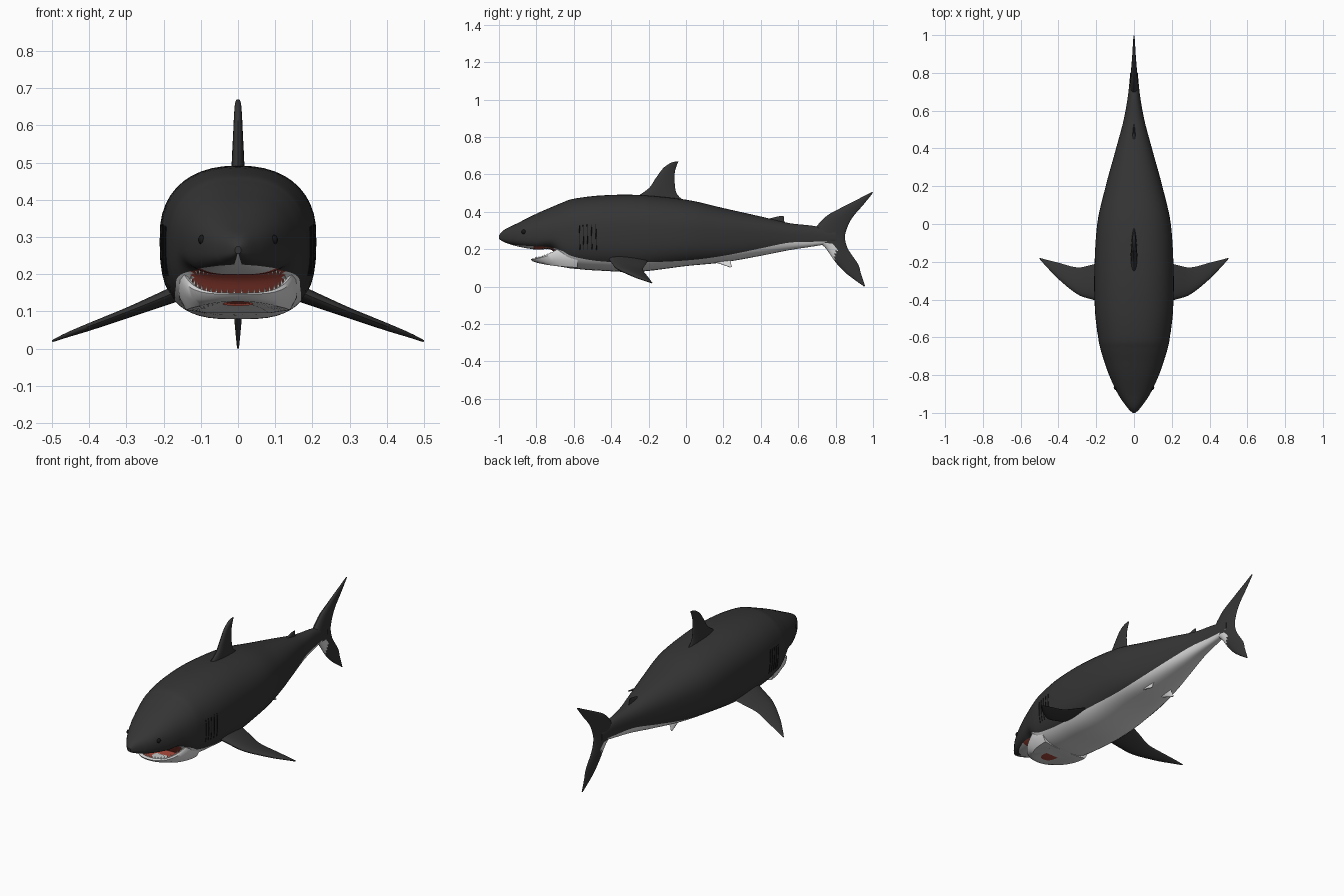
import bpy, bmesh
from math import sin, cos, pi, asin, copysign
from mathutils import Vector

cube = bpy.data.objects.get("Cube")
if cube:
    bpy.data.objects.remove(cube, do_unlink=True)


def material(name, r, g, b):
    m = bpy.data.materials.new(name)
    m.use_nodes = True
    m.diffuse_color = (r, g, b, 1)
    node = next(n for n in m.node_tree.nodes if n.type == 'BSDF_PRINCIPLED')
    node.inputs["Base Color"].default_value = (r, g, b, 1)
    return m


DARK = material("charcoal skin", .035, .035, .035)
WHITE = material("pale belly", .7, .7, .7)
RED = material("mouth red", .36, .06, .04)
TOOTH = material("tooth white", .8, .8, .76)
BLACK = material("eye black", .008, .008, .008)


def finish(name, bm, mats, angle=.7):
    """Turn a bmesh into a smooth shaded object."""
    bmesh.ops.recalc_face_normals(bm, faces=bm.faces)
    mesh = bpy.data.meshes.new(name)
    bm.to_mesh(mesh)
    bm.free()
    for m in mats:
        mesh.materials.append(m)
    obj = bpy.data.objects.new(name, mesh)
    bpy.context.collection.objects.link(obj)
    bpy.ops.object.select_all(action='DESELECT')
    obj.select_set(True)
    bpy.context.view_layer.objects.active = obj
    bpy.ops.object.shade_smooth_by_angle(angle=angle)
    return obj


def loft(name, rings, mats, rule=lambda i, j, c: 0, last=0):
    """Skin closed rings of points; rule picks the material of each face."""
    bm = bmesh.new()
    rows = [[bm.verts.new(p) for p in ring] for ring in rings]
    n = len(rows[0])
    for i in range(len(rows) - 1):
        for j in range(n):
            k = (j + 1) % n
            f = bm.faces.new((rows[i][j], rows[i][k], rows[i + 1][k], rows[i + 1][j]))
            f.material_index = rule(i, j, f.calc_center_median())
    bm.faces.new(rows[0])
    bm.faces.new(rows[-1]).material_index = last
    return finish(name, bm, mats)


def spline(rows, i, t):
    """Smooth interpolation between station i and i + 1."""
    a, b = rows[i], rows[i + 1]
    p, q = rows[max(i - 1, 0)], rows[min(i + 2, len(rows) - 1)]
    out = []
    for w, x, y, z in zip(p, a, b, q):
        m, n = (y - w) / 2, (z - x) / 2
        d = y - x
        out.append(x + m * t + (3 * d - 2 * m - n) * t * t + (m + n - 2 * d) * t ** 3)
    return out


def resample(rows, steps):
    out = [spline(rows, i, s / steps) for i in range(len(rows) - 1) for s in range(steps)]
    return out + [list(rows[-1])]


# Body stations: y, top, bottom, half width, height of widest point, belly line
STATIONS = [
    (-1, .275, .255, .008, .265, .25), (-.97, .305, .237, .037, .265, .23),
    (-.9, .34, .215, .085, .27, .222), (-.8, .39, .198, .132, .275, .215),
    (-.72, .425, .197, .16, .28, .21), (-.66, .45, .13, .178, .285, .19),
    (-.6, .47, .098, .19, .29, .16), (-.45, .488, .085, .207, .3, .135),
    (-.25, .49, .08, .21, .3, .13), (0, .465, .11, .195, .295, .14),
    (.2, .42, .13, .15, .285, .165), (.4, .375, .165, .095, .28, .205),
    (.55, .34, .195, .055, .275, .235), (.68, .325, .215, .032, .27, .24),
    (.8, .3, .235, .02, .27, .245)]
UP, LOW = 2.3, 3.0


def skin(st, a):
    """Point on the body section at angle a, 0 being the left flank."""
    y, top, bottom, w, mid, _ = st
    n = UP if sin(a) > 0 else LOW
    h = top - mid if sin(a) > 0 else mid - bottom
    return (w * copysign(abs(cos(a)) ** (2 / n), cos(a)), y,
            mid + h * copysign(abs(sin(a)) ** (2 / n), sin(a)))


BACK, BELLY = 32, 14


def section(st):
    ratio = (st[4] - st[5]) / max(st[4] - st[2], .001)
    edge = min(asin(min(max(ratio, 0), 1) ** (LOW / 2)), 1.5)
    back = [-edge + (pi + 2 * edge) * k / BACK for k in range(BACK)]
    belly = [pi + edge + (pi - 2 * edge) * k / BELLY for k in range(BELLY)]
    return [skin(st, a) for a in back + belly]


def body_colour(i, j, c):
    if j < BACK:
        return 0
    return 2 if -.82 < c.y < -.62 and abs(c.x) < .125 else 1


loft("body", [section(s) for s in resample(STATIONS, 6)], [DARK, WHITE, RED], body_colour)


# Lower jaw: a rounded outline stacked from chin to lip to mouth floor
def jaw_point(a, scale):
    x = .165 * copysign(abs(cos(a)) ** .9, cos(a))
    return x * scale, -.58 - .25 * sin(a) * scale


def rim(y):
    t = min(max((y + .83) / .14, 0), 1)
    return .15 + .05 * t ** 1.5


LAYERS = [(.5, 0, 0), (.85, .08, 0), (.96, .4, 0), (1, .85, 0), (.97, 1, 0),
          (.91, 1, -.002), (.86, 1, -.018), (.5, 1, -.035)]
rings = []
for scale, part, drop in LAYERS:
    ring = []
    for k in range(41):
        a = pi * k / 40
        x, y = jaw_point(a, scale)
        edge_y = jaw_point(a, 1)[1]
        chin = .095 + .03 * sin(a) ** 2
        ring.append((x, y, chin + (rim(edge_y) - chin) * part + drop))
    rings.append(ring)
loft("lower_jaw", rings, [WHITE, RED], lambda i, j, c: int(i > 4), 1)

# Teeth rows
for name, scale, sign in (("lower_teeth", .9, 1), ("upper_teeth", .86, -1)):
    bm = bmesh.new()
    for k in range(24):
        a = pi * (.12 + .76 * k / 23)
        x, y = jaw_point(a, scale)
        root = rim(jaw_point(a, 1)[1]) - .004 if sign > 0 else .212
        made = bmesh.ops.create_cone(bm, segments=5, radius1=.005, radius2=.0005,
                                     depth=.016, cap_ends=True)["verts"]
        for v in made:
            v.co = Vector((v.co.x + x, v.co.y + y, root + sign * (v.co.z + .006)))
    finish(name, bm, [TOOTH], .3)


# Fins: stations hold leading point, trailing point and half thickness
def fin(name, rows, normal, mats=(DARK,), rule=lambda i, j, c: 0):
    rings = []
    for r in resample(rows, 5):
        lead, trail = Vector(r[0:3]), Vector(r[3:6])
        ring = []
        for k in range(20):
            a = 2 * pi * k / 20
            s = (1 - cos(a)) / 2
            ring.append(lead.lerp(trail, s) + Vector(normal) * r[6] * sin(a) * (1.2 - .7 * s))
        rings.append(ring)
    return loft(name, rings, mats, rule)


def flat_fin(name, rows, *extra):
    """Fin lying in the middle plane."""
    return fin(name, [(0, a, b, 0, c, d, t) for a, b, c, d, t in rows], (1, 0, 0), *extra)


flat_fin("dorsal_fin", [
    (-.28, .47, .02, .44, .02), (-.2, .525, -.045, .49, .018), (-.165, .575, -.06, .55, .015),
    (-.125, .63, -.06, .61, .012), (-.085, .66, -.047, .655, .009), (-.05, .67, -.04, .67, .004)])
flat_fin("second_dorsal_fin", [
    (.4, .35, .54, .33, .009), (.46, .368, .525, .352, .007), (.505, .378, .525, .376, .003)])
flat_fin("anal_fin", [
    (.41, .185, .53, .22, .009), (.47, .185, .525, .2, .007), (.515, .19, .53, .193, .003)],
    (WHITE,))
flat_fin("tail_fin", [
    (.995, .507, 1, .502, .003), (.92, .468, .95, .44, .008), (.83, .422, .89, .37, .013),
    (.74, .368, .86, .31, .02), (.67, .27, .85, .26, .026), (.74, .213, .867, .2, .02),
    (.8, .13, .92, .12, .014), (.86, .068, .935, .07, .01), (.953, 0, .957, .005, .003)],
    (DARK, WHITE),
    lambda i, j, c: int(c.z < .23 and c.z > .1 and c.y < .8 and (j < 5 or j > 14)))

# Paired fins, eyes and gills
for side, label in ((1, "left"), (-1, "right")):
    pectoral = [(.15, -.42, .16, .15, -.2, .145, .024), (.22, -.4, .13, .22, -.215, .12, .02),
                (.3, -.372, .098, .3, -.23, .09, .015), (.4, -.292, .06, .4, -.205, .055, .011),
                (.46, -.23, .037, .46, -.19, .035, .007), (.5, -.185, .02, .498, -.18, .02, .003)]
    pelvic = [(.05, .1, .14, .05, .24, .16, .012), (.065, .17, .125, .065, .24, .13, .008),
              (.075, .235, .103, .075, .245, .105, .003)]
    for kind, rows, mat in (("pectoral", pectoral, DARK), ("pelvic", pelvic, WHITE)):
        mirrored = [(side * r[0], r[1], r[2], side * r[3], r[4], r[5], r[6]) for r in rows]
        normal = (side * .34, 0, .94) if kind == "pectoral" else (1, 0, 0)
        fin(f"{label}_{kind}_fin", mirrored, normal, (mat,))

    bm = bmesh.new()
    bmesh.ops.create_uvsphere(bm, u_segments=16, v_segments=10, radius=.013)
    x, y, z = skin(spline(STATIONS, 2, .35), .2)
    bmesh.ops.translate(bm, verts=bm.verts, vec=(side * (x - .006), y, z))
    finish(f"{label}_eye", bm, [BLACK])

    gills = bpy.data.curves.new(f"{label}_gill_slits", 'CURVE')
    gills.dimensions = '3D'
    gills.bevel_depth = .002
    gills.materials.append(BLACK)
    for k in range(5):
        line = gills.splines.new('POLY')
        line.points.add(7)
        for m, p in enumerate(line.points):
            x, y, z = skin(spline(STATIONS, 6, .25 + .14 * k + .004 * m), .15 - .07 * m)
            p.co = (side * x, y, z, 1)
    bpy.context.collection.objects.link(bpy.data.objects.new(f"{label}_gill_slits", gills))
